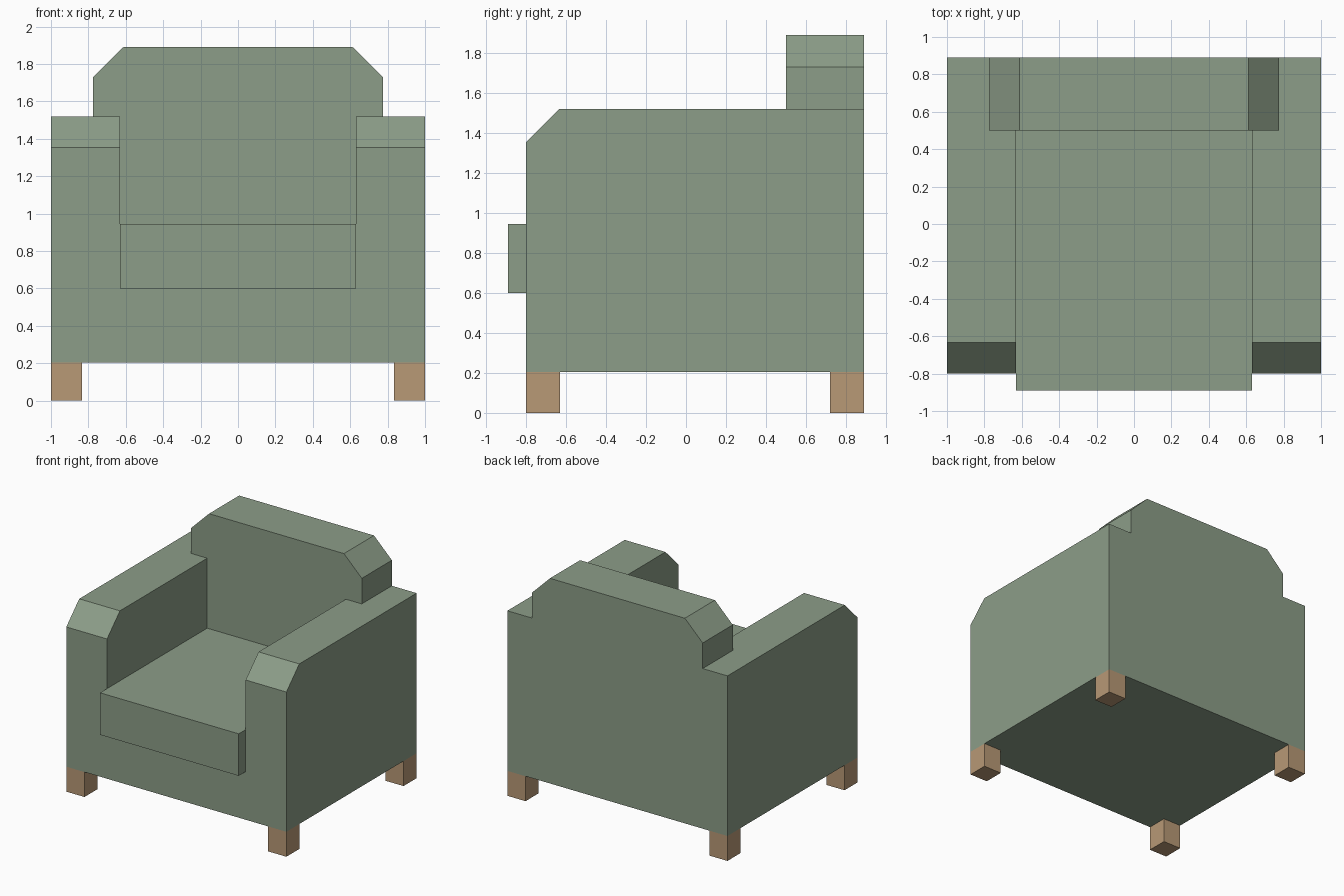
import bpy, bmesh

if "Cube" in bpy.data.objects:
    bpy.data.objects.remove(bpy.data.objects["Cube"])


def material(name, colour):
    m = bpy.data.materials.new(name)
    m.diffuse_color = (*colour, 1)
    m.use_nodes = True
    m.node_tree.nodes["Principled BSDF"].inputs["Base Color"].default_value = m.diffuse_color
    return m


GREEN = material("sage fabric", (0.262, 0.337, 0.246))
WOOD = material("light wood", (0.479, 0.319, 0.181))


def extrude_profile(name, half, y0, y1, mat, bevel=None):
    """Mirror the right half of an (x, z) outline and extrude it from y0 to y1."""
    outline = half + [(-x, z) for x, z in reversed(half)]
    return prism(name, outline, y0, y1, mat, bevel)


def prism(name, outline, y0, y1, mat, bevel=None):
    bm = bmesh.new()
    face = bm.faces.new([bm.verts.new((x, y0, z)) for x, z in outline])
    new = bmesh.ops.extrude_face_region(bm, geom=[face])["geom"]
    for v in new:
        if isinstance(v, bmesh.types.BMVert):
            v.co.y = y1
    if bevel:
        top = max(z for _, z in outline)
        edges = [e for e in bm.edges
                 if all(abs(v.co.y - y0) < 1e-4 and abs(v.co.z - top) < 1e-4 for v in e.verts)]
        bmesh.ops.bevel(bm, geom=edges, offset=bevel, segments=1, affect='EDGES')
    bmesh.ops.recalc_face_normals(bm, faces=bm.faces)
    mesh = bpy.data.meshes.new(name)
    bm.to_mesh(mesh)
    bm.free()
    mesh.materials.append(mat)
    ob = bpy.data.objects.new(name, mesh)
    bpy.context.collection.objects.link(ob)
    return ob


# Base and both arms as one U shape, with sloped arm fronts
extrude_profile("base_and_arms", [(1, 0.205), (1, 1.52), (0.63, 1.52), (0.63, 0.6)],
                -0.8, 0.89, GREEN, bevel=0.167)

# Backrest: fits between the arms, then widens over them, with cut corners
extrude_profile("backrest", [(0.63, 0.6), (0.63, 1.52), (0.775, 1.52),
                             (0.775, 1.73), (0.613, 1.89)], 0.5, 0.89, GREEN)

# Seat cushion, overhanging the front
extrude_profile("seat_cushion", [(0.63, 0.6), (0.63, 0.945)], -0.89, 0.5, GREEN)

# Square legs flush with the corners
for side, sx in (("left", -1), ("right", 1)):
    for end, y0, y1 in (("front", -0.8, -0.63), ("back", 0.72, 0.89)):
        prism(f"{end}_{side}_leg",
              [(sx, 0), (sx, 0.205), (sx * 0.835, 0.205), (sx * 0.835, 0)], y0, y1, WOOD)
